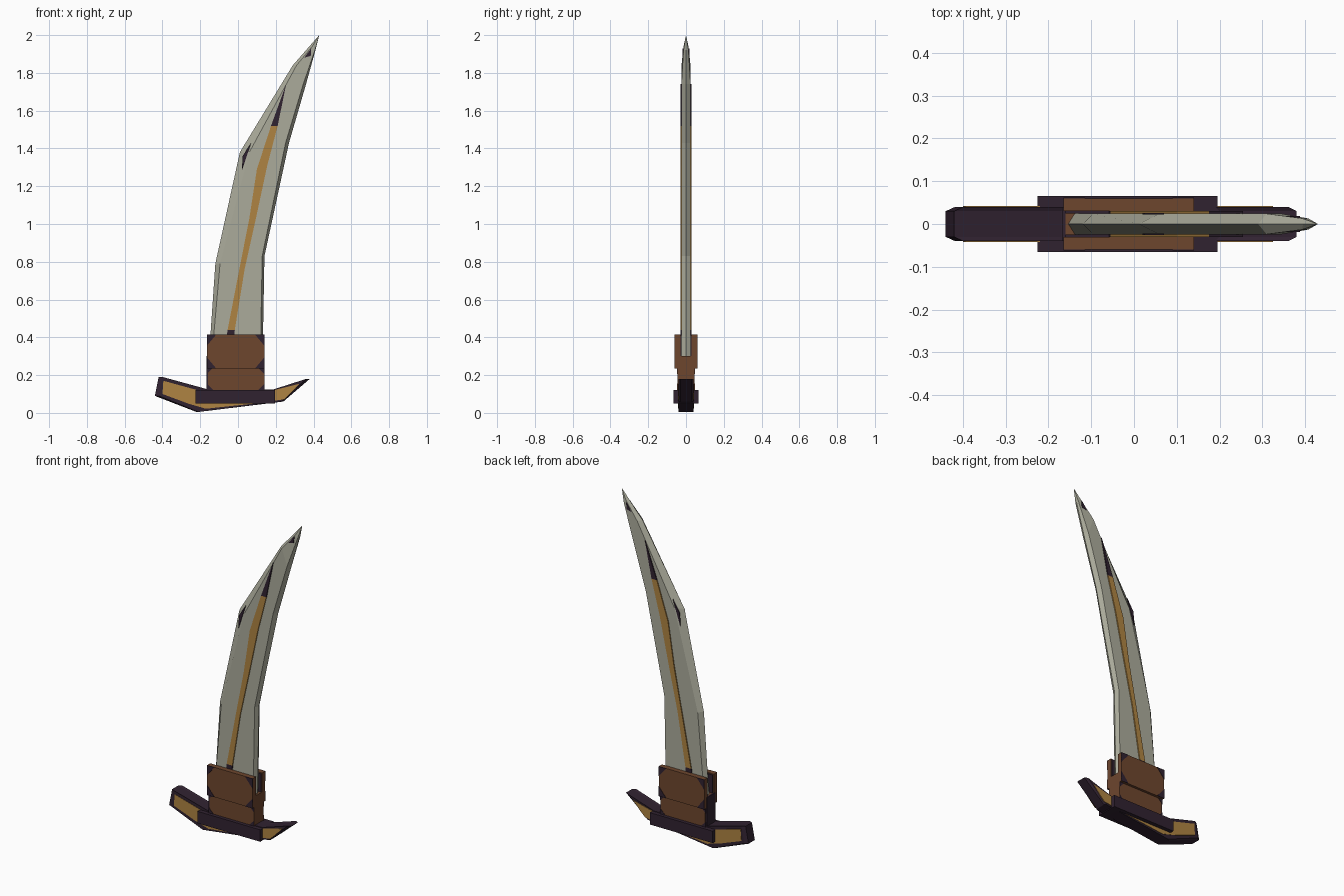
import bpy
import bmesh

cube = bpy.data.objects.get("Cube")
if cube:
    bpy.data.objects.remove(cube, do_unlink=True)


def material(name, rgb):
    mat = bpy.data.materials.new(name)
    mat.use_nodes = True
    mat.diffuse_color = (*rgb, 1)
    mat.node_tree.nodes["Principled BSDF"].inputs["Base Color"].default_value = (*rgb, 1)
    return mat


STEEL = material("pale steel", (0.41, 0.41, 0.33))
WOOD = material("brown wood", (0.155, 0.061, 0.027))
GOLD = material("old gold", (0.43, 0.23, 0.055))
DARK = material("dark plum", (0.03, 0.016, 0.03))


def loft(name, rings, mat):
    """Skin a list of equal closed rings and cap both ends."""
    bm = bmesh.new()
    loops = [[bm.verts.new(p) for p in ring] for ring in rings]
    for a, b in zip(loops, loops[1:]):
        for i in range(len(a)):
            j = (i + 1) % len(a)
            bm.faces.new((a[i], a[j], b[j], b[i]))
    bm.faces.new(loops[0])
    bm.faces.new(loops[-1])
    bmesh.ops.remove_doubles(bm, verts=bm.verts, dist=0.0001)
    bmesh.ops.recalc_face_normals(bm, faces=bm.faces)
    mesh = bpy.data.meshes.new(name)
    bm.to_mesh(mesh)
    bm.free()
    mesh.materials.append(mat)
    obj = bpy.data.objects.new(name, mesh)
    bpy.context.collection.objects.link(obj)
    return obj


def prism(name, outline, layers, mat):
    """Stack an x-z outline along y; each layer is (y, x scale)."""
    return loft(name, [[(x * s, y, z) for x, z in outline] for y, s in layers], mat)


def box(name, x0, x1, y0, y1, z0, z1, mat):
    return prism(name, [(x0, z0), (x1, z0), (x1, z1), (x0, z1)], [(y0, 1), (y1, 1)], mat)


def both_sides(name, outline, y0, y1, mat):
    for label, side in (("front", -1), ("back", 1)):
        prism(f"{name}_{label}", outline, [(side * y0, 1), (side * y1, 1)], mat)


def dark_corners(name, x0, x1, z0, z1, w, h, y):
    """Thin triangular inlays in the four corners of a panel."""
    corners = ((x0, z0, 1, 1), (x1, z0, -1, 1), (x1, z1, -1, -1), (x0, z1, 1, -1))
    for i, (x, z, sx, sz) in enumerate(corners):
        both_sides(f"{name}_{i}", [(x, z), (x + sx * w, z), (x, z + sz * h)],
                   y - 0.002, y + 0.002, DARK)


# Blade: slanted stations of left edge, right edge and the two bevel widths
stations = [
    ((-0.155, 0.28), (0.13, 0.28), 0.015, 0.012),
    ((-0.12, 0.79), (0.14, 0.83), 0.025, 0.012),
    ((0.01, 1.38), (0.27, 1.43), 0.05, 0.018),
    ((0.29, 1.84), (0.36, 1.74), 0.02, 0.015),
]
HALF = 0.024
rings = []
for (lx, lz), (rx, rz), bl, br in stations:
    rings.append([(lx, 0, lz), (lx + bl, -HALF, lz), (rx - br, -HALF, rz),
                  (rx, 0, rz), (rx - br, HALF, rz), (lx + bl, HALF, lz)])
rings.append([(0.395, 0, 1.96), (0.393, -0.013, 1.94), (0.407, -0.013, 1.92),
              (0.41, 0, 1.92), (0.407, 0.013, 1.92), (0.393, 0.013, 1.94)])
rings.append([(0.43, 0, 2.0)] * 6)
loft("blade", rings, STEEL)

# Raised rib along each blade face, dark at both ends
rib = [(-0.055, 0.44), (-0.017, 0.44), (0.035, 0.76), (0.095, 1.03),
       (0.155, 1.31), (0.21, 1.52), (0.175, 1.52), (0.10, 1.29),
       (0.06, 1.03), (0.007, 0.76)]
both_sides("blade_rib", rib, 0.02, 0.03, GOLD)
both_sides("rib_tip", [(0.175, 1.52), (0.21, 1.52), (0.255, 1.74)], 0.02, 0.03, DARK)
both_sides("rib_foot", [(-0.06, 0.40), (-0.02, 0.40), (-0.017, 0.44), (-0.055, 0.44)],
           0.02, 0.03, DARK)

# Small dark nicks near the back edge of the blade
both_sides("blade_nick", [(0.02, 1.28), (0.07, 1.43), (0.025, 1.36)], 0.022, 0.026, DARK)
both_sides("tip_nick", [(0.35, 1.88), (0.385, 1.89), (0.388, 1.93)], 0.014, 0.019, DARK)

# Wooden collar: a core block and two cheek plates
box("collar_core", -0.16, 0.14, -0.045, 0.045, 0.11, 0.30, WOOD)
box("collar_heel", -0.168, -0.15, -0.04, 0.04, 0.11, 0.30, DARK)
cheek = [(-0.165, 0.235), (0.14, 0.235), (0.14, 0.415), (-0.165, 0.415)]
both_sides("collar_cheek", cheek, 0.03, 0.06, WOOD)
lining = [(-0.16, 0.24), (0.135, 0.24), (0.135, 0.41), (-0.16, 0.41)]
both_sides("cheek_lining", lining, 0.025, 0.03, DARK)
dark_corners("cheek_corner", -0.165, 0.14, 0.235, 0.415, 0.05, 0.06, 0.06)
dark_corners("core_corner", -0.165, 0.14, 0.12, 0.24, 0.035, 0.035, 0.045)

# Crossguard: curved bar with chamfered ends, gold inlays and a centre block
bar = [(-0.42, 0.19), (-0.44, 0.09), (-0.22, 0.005), (0.24, 0.06),
       (0.38, 0.18), (0.20, 0.125), (-0.17, 0.125)]
prism("crossguard", bar, [(-0.04, 0.95), (-0.03, 1), (0.03, 1), (0.04, 0.95)], DARK)
long_inlay = [(-0.395, 0.17), (-0.40, 0.10), (-0.26, 0.048), (-0.17, 0.022),
              (0.10, 0.051), (0.10, 0.08), (-0.20, 0.08), (-0.22, 0.122)]
both_sides("long_inlay", long_inlay, 0.037, 0.042, GOLD)
short_inlay = [(0.18, 0.063), (0.245, 0.072), (0.275, 0.10), (0.325, 0.154), (0.18, 0.118)]
both_sides("short_inlay", short_inlay, 0.037, 0.042, GOLD)
box("guard_block", -0.225, 0.195, -0.066, 0.066, 0.05, 0.122, DARK)
